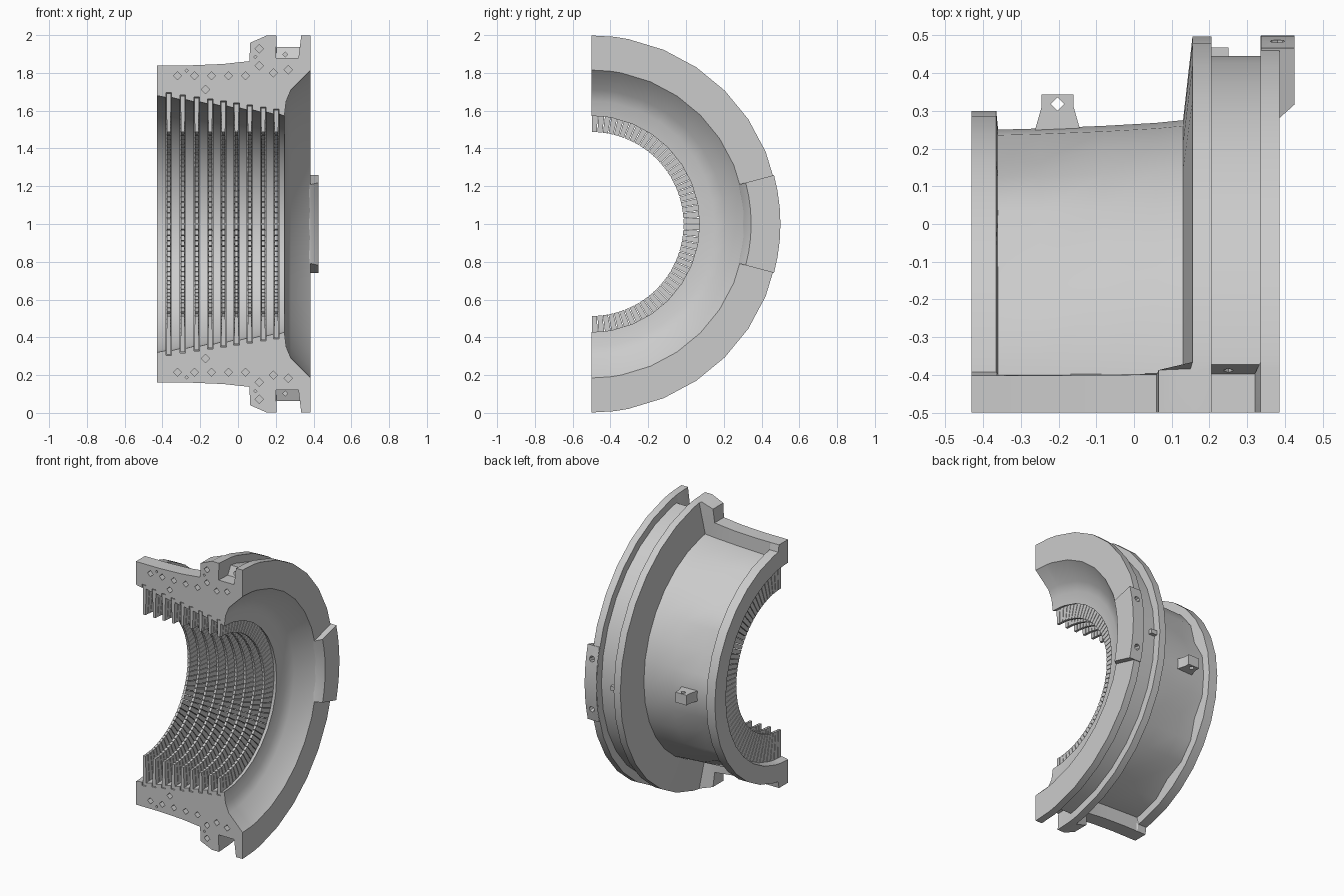
import bpy, bmesh, math
from mathutils import Vector

if "Cube" in bpy.data.objects:
    bpy.data.objects.remove(bpy.data.objects["Cube"])

# Half casing turned about the x axis through y=-0.5, z=1
ROWS = [-.367, -.292, -.219, -.147, -.077, -.008, .062, .133, .203]


def P(x, r, t):
    return Vector((x, -.5 + r * math.sin(t), 1 + r * math.cos(t)))


def bore(x):
    return .68 - (x + .43) * .154


def finish(name, bm, smooth=True):
    bmesh.ops.recalc_face_normals(bm, faces=bm.faces[:])
    me = bpy.data.meshes.new(name)
    bm.to_mesh(me)
    bm.free()
    ob = bpy.data.objects.new(name, me)
    bpy.context.collection.objects.link(ob)
    if smooth:
        shade(ob)
    return ob


def activate(ob):
    bpy.ops.object.select_all(action='DESELECT')
    ob.select_set(True)
    bpy.context.view_layer.objects.active = ob


def shade(ob):
    activate(ob)
    bpy.ops.object.shade_smooth_by_angle(angle=math.radians(28))


def loft(bm, sections):
    """Closed solid through matching closed sections."""
    rings = [[bm.verts.new(p) for p in s] for s in sections]
    n = len(rings[0])
    for a, b in zip(rings, rings[1:]):
        for i in range(n):
            j = (i + 1) % n
            bm.faces.new((a[i], a[j], b[j], b[i]))
    bm.faces.new(rings[0])
    bm.faces.new(rings[-1][::-1])


def prism(bm, start, direction, r, depth, sides=4):
    """Straight hole cutter starting a little outside the surface."""
    d = Vector(direction).normalized()
    u = Vector((1, 0, 0)) if abs(d.x) < .9 else Vector((0, 1, 0))
    v = d.cross(u)
    a = Vector(start) - d * .02
    b = Vector(start) + d * depth
    ang = [2 * math.pi * k / sides for k in range(sides)]
    loft(bm, [[c + r * (u * math.cos(k) + v * math.sin(k)) for k in ang] for c in (a, b)])


def cut(ob, cutter):
    m = ob.modifiers.new("holes", 'BOOLEAN')
    m.operation = 'DIFFERENCE'
    m.solver = 'EXACT'
    m.object = cutter
    activate(ob)
    bpy.ops.object.modifier_apply(modifier=m.name)
    shade(ob)


# Casing profiles: the plain body, and the thick joint flange at the split
body = [(-.43, .80), (-.365, .80), (-.36, .75), (-.25, .753), (-.08, .76), (.06, .768), (.13, .775),
        (.155, .997), (.205, .997), (.205, .945), (.335, .945), (.335, .998)]
joint = [(-.43, .84), (-.365, .84), (-.355, .84), (-.25, .84), (-.08, .847), (.06, .862), (.065, .96),
         (.15, .997), (.205, .997), (.20, .88), (.32, .88), (.335, .998)]
inner = [(.385, .998), (.385, .815), (.28, .71), (.255, .65), (.245, .572)]
for x in reversed(ROWS):
    b = bore(x)
    inner += [(x + .015, b), (x + .015, b + .025), (x - .015, b + .025), (x - .015, b)]
inner.append((-.43, .68))

t1 = math.atan(.1 / .85)
half = [0, t1, t1 + .018] + [math.pi * i / 16 for i in range(1, 8)]
stations = half + [math.pi / 2] + [math.pi - t for t in reversed(half)]
DIPS = [math.pi * k / 16 for k in (3, 6, 10, 13)]
sections = []
for t in stations:
    edge = min(t, math.pi - t)
    if edge < t1 + .001:
        outer = [(x, h / math.cos(edge) if i < 7 else h) for i, (x, h) in enumerate(joint)]
    else:
        # shallow hollows in the outer wall near the narrow end
        dip = .035 if min(abs(t - d) for d in DIPS) < .01 else 0
        outer = [(x, r - dip if i in (2, 3) else r) for i, (x, r) in enumerate(body)]
    sections.append([P(x, r, t) for x, r in outer + inner])
bm = bmesh.new()
loft(bm, sections)
casing = finish("casing_half", bm, False)

# Raised pad on the wide end flange
bm = bmesh.new()
pad_profile = [(.345, .9), (.375, .805), (.385, .808), (.425, .845), (.425, 1.0), (.336, 1.0)]
loft(bm, [[P(x, r, math.radians(75 + 5 * k)) for x, r in pad_profile] for k in range(7)])
pad = finish("flange_pad", bm, False)

# Lifting lug
bm = bmesh.new()
lug_outline = [(-.265, .24), (-.245, .31), (-.245, .343), (-.16, .343), (-.16, .31), (-.14, .24)]
loft(bm, [[Vector((x, y, z)) for x, y in lug_outline] for z in (.965, 1.035)])
lug = finish("lifting_lug", bm, False)

# Key in the outer groove
bm = bmesh.new()
loft(bm, [[Vector((x, y, z)) for y, z in ((.42, .985), (.468, .985), (.468, 1.015), (.42, 1.015))]
          for x in (.2, .25)])
finish("groove_key", bm)

# Hole cutters: bolt holes in both split faces, pad holes, lug hole
bm = bmesh.new()
bolts = [(-.32, .785), (-.23, .785), (-.14, .785), (-.05, .785), (.04, .785), (-.172, .712),
         (.113, .838), (.113, .928), (.187, .80), (.266, .816)]
for s in (1, -1):
    for x, r in bolts:
        prism(bm, (x, -.5, 1 + s * r), (0, 1, 0), .022, .07)
    for x, r in ((-.272, .812), (.092, .885)):
        prism(bm, (x, -.5, 1 + s * r), (0, 1, 0), .009, .07)
    prism(bm, (.25, -.42, 1 + s * .897), (0, 1, 0), .014, .08)
    t = math.radians(90 + s * 10)
    prism(bm, P(.38, 1.0, t), P(0, 0, t) - P(0, 1, t), .02, .06, 8)
prism(bm, (-.203, .318, .95), (0, 0, 1), .018, .12)
cutter = finish("hole_cutter", bm, False)
cutter.hide_render = True
for ob in (casing, pad, lug):
    cut(ob, cutter)
bpy.data.objects.remove(cutter)

# Rows of close-set blades seated in the bore slots
N = 52
for k, x in enumerate(ROWS):
    bm = bmesh.new()
    top = bore(x) + .02
    for i in range(N):
        c = math.pi * (i + .5) / N
        w = math.pi / N * .44
        loft(bm, [[P(x + a * hw, r, c + q * w) for a, q in ((-1, -1), (1, -1), (1, 1), (-1, 1))]
                  for r, hw in ((top, .012), (bore(x) - .02, .012), (.487, .009))])
    finish(f"blade_row_{k + 1}", bm, False)
